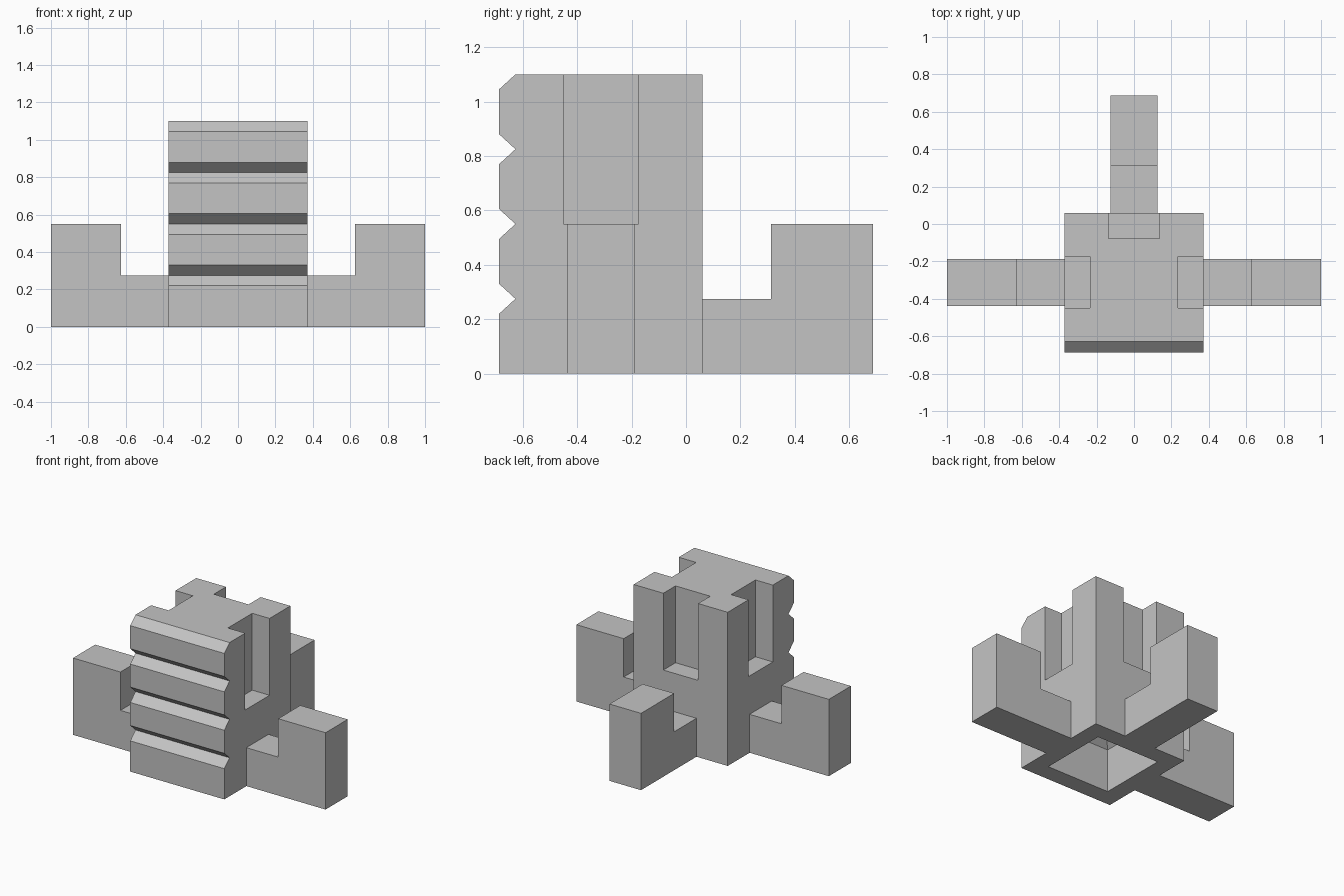
import bpy, bmesh
from mathutils import Matrix, Vector

cube = bpy.data.objects.get("Cube")
if cube:
    bpy.data.objects.remove(cube, do_unlink=True)

grey = bpy.data.materials.new("light grey")
grey.use_nodes = True
colour = (0.55, 0.55, 0.55, 1)
grey.diffuse_color = colour
grey.node_tree.nodes["Principled BSDF"].inputs["Base Color"].default_value = colour

UNIT = 0.275          # height of one step
HALF = 0.3725         # half width of the tower
MID_Y = -0.3125       # tower centre
FRONT, BACK = -0.687, 0.06


def finish(name, bm):
    bmesh.ops.recalc_face_normals(bm, faces=bm.faces)
    mesh = bpy.data.meshes.new(name)
    bm.to_mesh(mesh)
    bm.free()
    mesh.materials.append(grey)
    obj = bpy.data.objects.new(name, mesh)
    bpy.context.collection.objects.link(obj)
    return obj


def extrude(name, profile, half_width, matrix=Matrix()):
    """Profile of (depth, height) points in the YZ plane, widened along x."""
    bm = bmesh.new()
    face = bm.faces.new([bm.verts.new((-half_width, y, z)) for y, z in profile])
    new = bmesh.ops.extrude_face_region(bm, geom=[face])["geom"]
    verts = [v for v in new if isinstance(v, bmesh.types.BMVert)]
    bmesh.ops.translate(bm, verts=verts, vec=Vector((2 * half_width, 0, 0)))
    bm.transform(matrix)
    return finish(name, bm)


def turned(quarter_turns):
    """Quarter turns about the tower's vertical axis."""
    return (Matrix.Translation((0, MID_Y, 0))
            @ Matrix.Rotation(quarter_turns * 1.5707963, 4, "Z"))


# Tower: V grooves across the front, half a groove at the top edge
groove = 0.055
profile = [(BACK, 4 * UNIT), (BACK, 0), (FRONT, 0)]
for i in (1, 2, 3):
    z = i * UNIT
    profile += [(FRONT, z - groove), (FRONT + 0.06, z), (FRONT, z + groove)]
profile += [(FRONT, 4 * UNIT - groove), (FRONT + 0.06, 4 * UNIT)]
tower = extrude("grooved_tower", profile, HALF)

# Slots in the upper half of the two sides and the back
cutters = []
for turn in (-1, 0, 1):
    slot = [(0.235, 2 * UNIT), (0.5, 2 * UNIT), (0.5, 1.3), (0.235, 1.3)]
    cutters.append(extrude("slot_cutter", slot, 0.1375, turned(turn)))

# Hollow underside with a pitched ceiling
bm = bmesh.new()
rings = [[bm.verts.new((sx * 0.25, MID_Y + sy * 0.25, z))
          for sx, sy in ((-1, -1), (1, -1), (1, 1), (-1, 1))] for z in (-0.1, 0.31)]
peak = bm.verts.new((0, MID_Y, 0.54))
bm.faces.new(rings[0])
for i in range(4):
    j = (i + 1) % 4
    bm.faces.new((rings[0][i], rings[0][j], rings[1][j], rings[1][i]))
    bm.faces.new((rings[1][i], rings[1][j], peak))
cutters.append(finish("hollow_cutter", bm))

bpy.context.view_layer.objects.active = tower
for cutter in cutters:
    cutter.hide_render = True
    cut = tower.modifiers.new("cut", "BOOLEAN")
    cut.operation = "DIFFERENCE"
    cut.solver = "EXACT"
    cut.object = cutter
    bpy.ops.object.modifier_apply(modifier=cut.name)
    bpy.data.objects.remove(cutter, do_unlink=True)

# Stepped arms: low base with a raised block at the outer end
arm = [(HALF, 0), (1, 0), (1, 2 * UNIT), (0.625, 2 * UNIT), (0.625, UNIT), (HALF, UNIT)]
for name, turn in (("left_arm", -1), ("back_arm", 0), ("right_arm", 1)):
    extrude(name, arm, 0.125, turned(turn))
